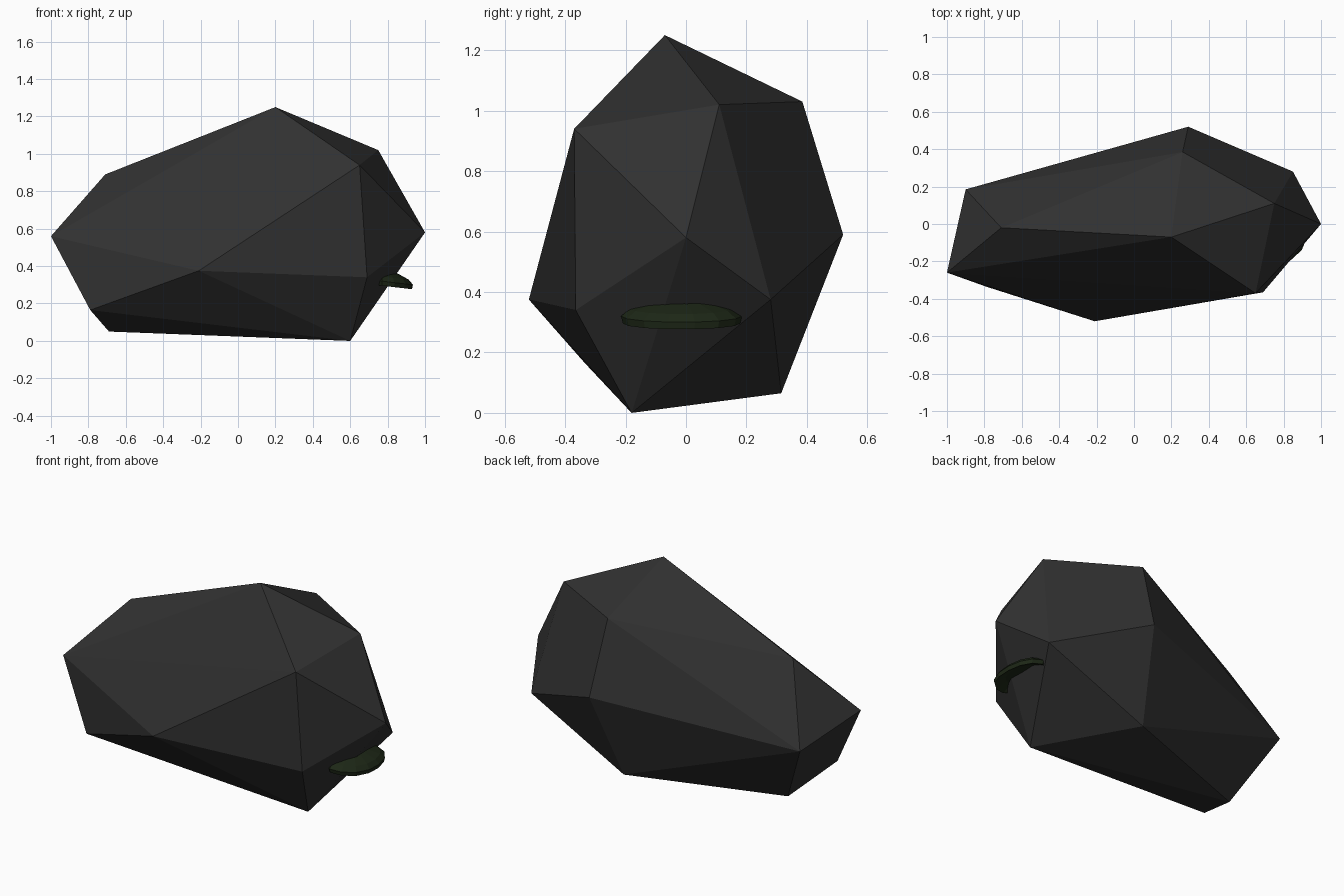
import bpy, bmesh
from math import sin, cos, tau

if "Cube" in bpy.data.objects:
    bpy.data.objects.remove(bpy.data.objects["Cube"])


def material(name, rgb):
    m = bpy.data.materials.new(name)
    m.diffuse_color = (*rgb, 1)
    m.use_nodes = True
    m.node_tree.nodes["Principled BSDF"].inputs["Base Color"].default_value = m.diffuse_color
    return m


def finish(name, bm, mat):
    bmesh.ops.recalc_face_normals(bm, faces=bm.faces)
    mesh = bpy.data.meshes.new(name)
    bm.to_mesh(mesh)
    bm.free()
    mesh.materials.append(mat)
    obj = bpy.data.objects.new(name, mesh)
    bpy.context.collection.objects.link(obj)
    return obj


# Boulder: faceted convex hull over its corner points
corners = [
    (0.20, -0.07, 1.25), (0.75, 0.11, 1.02), (0.26, 0.385, 1.03),
    (0.29, 0.52, 0.59), (0.85, 0.28, 0.375), (1.00, 0.00, 0.58),
    (0.65, -0.37, 0.94), (0.69, -0.365, 0.34), (-0.21, -0.52, 0.375),
    (-1.00, -0.26, 0.56), (-0.71, -0.02, 0.89), (-0.90, 0.185, 0.45),
    (-0.79, -0.335, 0.165), (0.60, -0.18, 0.00), (-0.69, 0.00, 0.05),
    (0.20, 0.315, 0.065),
]
bm = bmesh.new()
for c in corners:
    bm.verts.new(c)
bmesh.ops.convex_hull(bm, input=bm.verts)
finish("boulder", bm, material("dark_stone", (0.03, 0.03, 0.03)))

# Bracket fungus: thin drooping cap growing out of the boulder's right side
SIDES = 14
rings = [(0.45, 0.365), (0.85, 0.337), (1.0, 0.312), (0.97, 0.288), (0.6, 0.315)]
bm = bmesh.new()
loops = []
for scale, z in rings:
    loop = []
    for i in range(SIDES):
        a = tau * i / SIDES
        wobble = 1 + 0.03 * sin(3 * a + 1)
        y = -0.015 + 0.2 * scale * cos(a)
        depth = 0.15 if sin(a) > 0 else 0.05
        x = 0.79 + 0.1 * y + depth * scale * sin(a) * wobble
        droop = -0.012 * scale * max(sin(a), 0) + 0.008 * (1 - max(sin(a), 0))
        loop.append(bm.verts.new((x, y, z + droop)))
    loops.append(loop)
for low, high in zip(loops, loops[1:]):
    for i in range(SIDES):
        j = (i + 1) % SIDES
        bm.faces.new((low[i], low[j], high[j], high[i]))
bm.faces.new(loops[0])
bm.faces.new(loops[-1])
finish("bracket_fungus", bm, material("dark_green", (0.012, 0.02, 0.008)))
